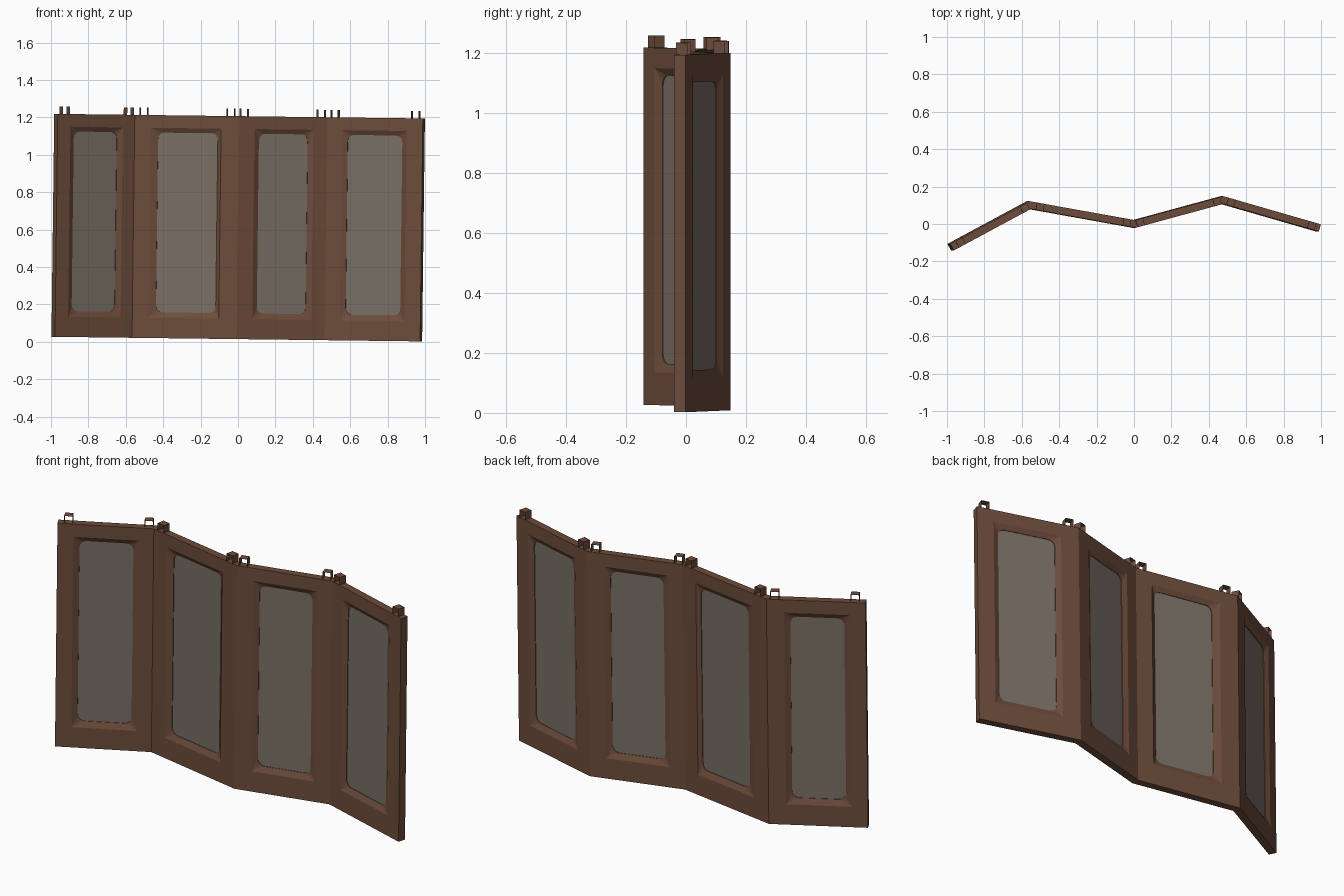
import bpy, bmesh, math
from mathutils import Vector, Matrix

if "Cube" in bpy.data.objects:
    bpy.data.objects.remove(bpy.data.objects["Cube"])

def material(name, rgb):
    m = bpy.data.materials.new(name)
    m.diffuse_color = (*rgb, 1)
    m.use_nodes = True
    m.node_tree.nodes["Principled BSDF"].inputs["Base Color"].default_value = m.diffuse_color
    return m

WOOD = material("brown wood", (0.150, 0.072, 0.043))
CLOTH = material("grey cloth", (0.190, 0.160, 0.130))

H, T = 1.192, 0.02            # panel height, half thickness
TILT = Matrix.Translation((0, 0, 0.0145)) @ Matrix.Rotation(0.0125, 4, 'Y')
PATH = [Vector(p) for p in ((-0.988, -0.124), (-0.570, 0.101), (-0.008, 0.0),
                            (0.463, 0.128), (0.979, -0.021))]
DIRS = [(b - a).normalized() for a, b in zip(PATH, PATH[1:])]

def make_object(name, bm, mat, frame):
    bmesh.ops.remove_doubles(bm, verts=bm.verts, dist=1e-5)
    me = bpy.data.meshes.new(name)
    bm.to_mesh(me)
    bm.free()
    me.materials.append(mat)
    me.transform(TILT @ frame)
    bpy.context.collection.objects.link(bpy.data.objects.new(name, me))

def rounded(x0, x1, z0, z1, y, r=0.0, n=5):
    """Rectangle loop with n points on each corner (r = 0 gives sharp corners)."""
    pts = []
    for k, (cx, cz) in enumerate(((x1 - r, z1 - r), (x0 + r, z1 - r),
                                  (x0 + r, z0 + r), (x1 - r, z0 + r))):
        for i in range(n):
            a = math.pi / 2 * (k + i / (n - 1))
            pts.append((cx + r * math.cos(a), y, cz + r * math.sin(a)))
    return pts

def loft(loops, closed=False, caps=False):
    bm = bmesh.new()
    rings = [[bm.verts.new(p) for p in lp] for lp in loops]
    for a, b in zip(rings, rings[1:] + (rings[:1] if closed else [])):
        for i in range(len(a)):
            j = (i + 1) % len(a)
            bm.faces.new((a[i], a[j], b[j], b[i]))
    if caps:
        bm.faces.new(rings[0])
        bm.faces.new(list(reversed(rings[-1])))
    bmesh.ops.remove_doubles(bm, verts=bm.verts, dist=1e-5)
    bmesh.ops.dissolve_degenerate(bm, dist=1e-6, edges=bm.edges)
    bmesh.ops.recalc_face_normals(bm, faces=bm.faces)
    return bm

def miter(j, i):
    """Shift along panel i, per unit of depth, of the joint plane at path point j."""
    if j in (0, len(PATH) - 1):
        return 0.0
    a, b = DIRS[j - 1], DIRS[j]
    half = (math.atan2(b.y, b.x) - math.atan2(a.y, a.x)) / 2
    return -math.tan(half) if i == j - 1 else math.tan(half)

HOOP_START = (0.032, 0.033, 0.006, 0.022)
HOOP_END = (0.012, 0.025, 0.014, 0.025)

for i, d in enumerate(DIRS):
    L = (PATH[i + 1] - PATH[i]).length
    frame = Matrix.Translation((*PATH[i], 0)) @ Matrix.Rotation(math.atan2(d.y, d.x), 4, 'Z')
    b = 0.165 * L
    li, ri = (0.038, 0.02) if i == 1 else (0.028, 0.028)

    # wooden frame with a bevelled window on both faces
    def rim(y):
        return rounded(y * miter(i, i), L + y * miter(i + 1, i), 0, H, y)
    def window(y):
        return rounded(b, L - b, 0.108, H - 0.068, y)
    def opening(y):
        return rounded(b + li, L - b - ri, 0.138, H - 0.093, y, 0.035)
    loops = [rim(-T), window(-T), opening(-0.006), opening(0.006), window(T), rim(T)]
    make_object(f"panel_frame_{i + 1}", loft(loops, closed=True), WOOD, frame)

    # cloth sheet filling the window
    make_object(f"panel_cloth_{i + 1}", loft([opening(-0.003), opening(0.003)], caps=True),
                CLOTH, frame)

    # thin strap hoops on the top edge
    for side, x in (("left", HOOP_START[i]), ("right", L - HOOP_END[i] - 0.041)):
        bm = bmesh.new()
        prof = ((x, H), (x, H + 0.04), (x + 0.041, H + 0.04), (x + 0.041, H))
        rows = [[bm.verts.new((px, y, pz)) for y in (-T, T)] for px, pz in prof]
        for p, q in zip(rows, rows[1:]):
            bm.faces.new((p[0], p[1], q[1], q[0]))
        bmesh.ops.recalc_face_normals(bm, faces=bm.faces)
        make_object(f"top_hoop_{side}_{i + 1}", bm, WOOD, frame)
